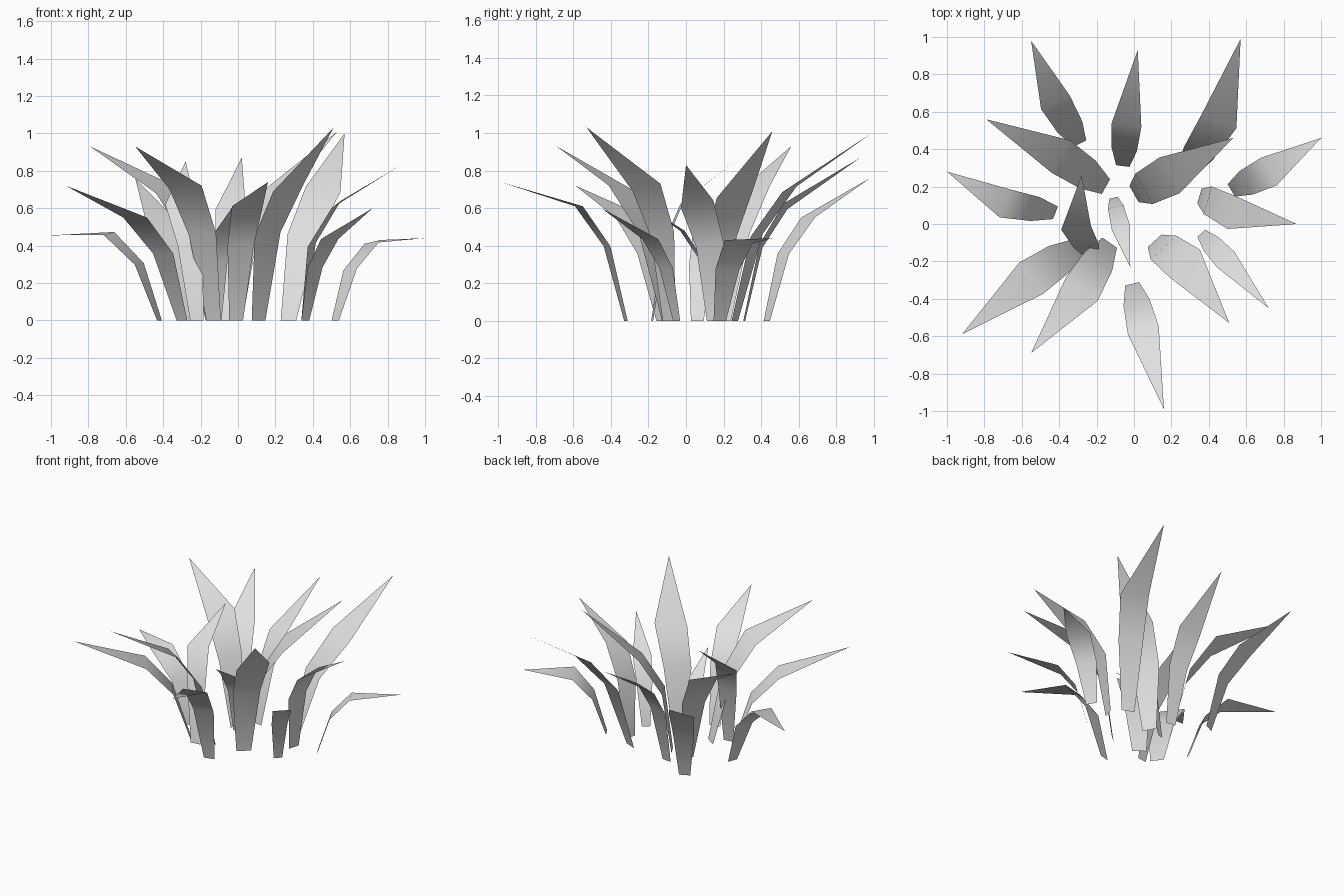
import bpy
import bmesh
from mathutils import Vector

cube = bpy.data.objects.get("Cube")
if cube:
    bpy.data.objects.remove(cube, do_unlink=True)

# One plain grey for every blade
grey = bpy.data.materials.new("pale_grey")
grey.use_nodes = True
colour = (0.74, 0.74, 0.74, 1)
grey.diffuse_color = colour
grey.node_tree.nodes["Principled BSDF"].inputs["Base Color"].default_value = colour


def blade(name, base, bend, tip, width, roll=0, knee_at=0.4):
    """Thin leaf: narrow foot, knee, wide bend and a pointed tip.
    roll lifts the left edge of the bend and lowers the right edge."""
    foot = Vector((*base, 0))
    bend = Vector(bend)
    tip = Vector(tip)
    knee = foot.lerp(bend, knee_at)
    knee.z = bend.z * 0.65

    # Sideways direction, square to the way the leaf leans
    lean = tip - foot
    side = Vector((-lean.y, lean.x, 0)).normalized() * width / 2
    lift = Vector((0, 0, roll))

    bm = bmesh.new()
    rows = []
    for centre, across in ((foot, side * 0.45),
                           (knee, side * 0.85 + lift / 2),
                           (bend, side + lift)):
        rows.append((bm.verts.new(centre + across), bm.verts.new(centre - across)))
    for (left, right), (next_left, next_right) in zip(rows, rows[1:]):
        bm.faces.new((left, right, next_right, next_left))
    bm.faces.new((*rows[-1], bm.verts.new(tip)))
    for face in bm.faces:
        face.smooth = True

    mesh = bpy.data.meshes.new(name)
    bm.to_mesh(mesh)
    bm.free()
    mesh.materials.append(grey)
    leaf = bpy.data.objects.new(name, mesh)
    bpy.context.collection.objects.link(leaf)
    return leaf


# Rear blades
blade("rear_right_blade", (-.29, .43), (-.42, .65, .55), (-.55, .98, .76), .17)
blade("rear_middle_blade", (-.06, .31), (-.04, .53, .61), (.02, .93, .87), .16, roll=-.015)
blade("rear_left_blade", (.27, .26), (.455, .55, .7), (.57, .99, 1), .2, roll=.015)
blade("rear_right_inner_blade", (-.15, .2), (-.39, .36, .7), (-.79, .56, .93), .2, roll=-.02)
blade("rear_left_inner_blade", (0, .16), (.19, .26, .675), (.53, .46, 1.01), .22, roll=.02, knee_at=.28)

# Side blades
blade("left_low_blade", (.52, .18), (.72, .28, .42), (1, .46, .44), .17, roll=-.01)
blade("left_tall_blade", (.35, .15), (.525, .06, .62), (.87, 0, .83), .18, roll=.02, knee_at=.25)
blade("right_low_blade", (-.42, .06), (-.69, .11, .465), (-1, .28, .455), .16, roll=-.008)

# Centre blades
blade("centre_right_blade", (-.22, -.18), (-.31, -.02, .63), (-.28, .26, .85), .16, roll=-.01)
blade("centre_short_blade", (-.11, .14), (-.07, -.02, .48), (-.02, -.23, .62), .1, knee_at=.3)

# Front blades
blade("front_right_outer_blade", (-.3, -.12), (-.55, -.29, .55), (-.92, -.59, .72), .21)
blade("front_right_blade", (-.13, -.1), (-.28, -.35, .71), (-.55, -.69, .93), .21, roll=.01)
blade("front_left_blade", (.11, -.09), (.27, -.21, .71), (.51, -.53, 1.03), .22, roll=.02, knee_at=.3)
blade("front_left_outer_blade", (.36, -.05), (.49, -.19, .435), (.72, -.45, .6), .125)
blade("front_middle_blade", (-.01, -.32), (.05, -.57, .61), (.16, -.99, .74), .17)
